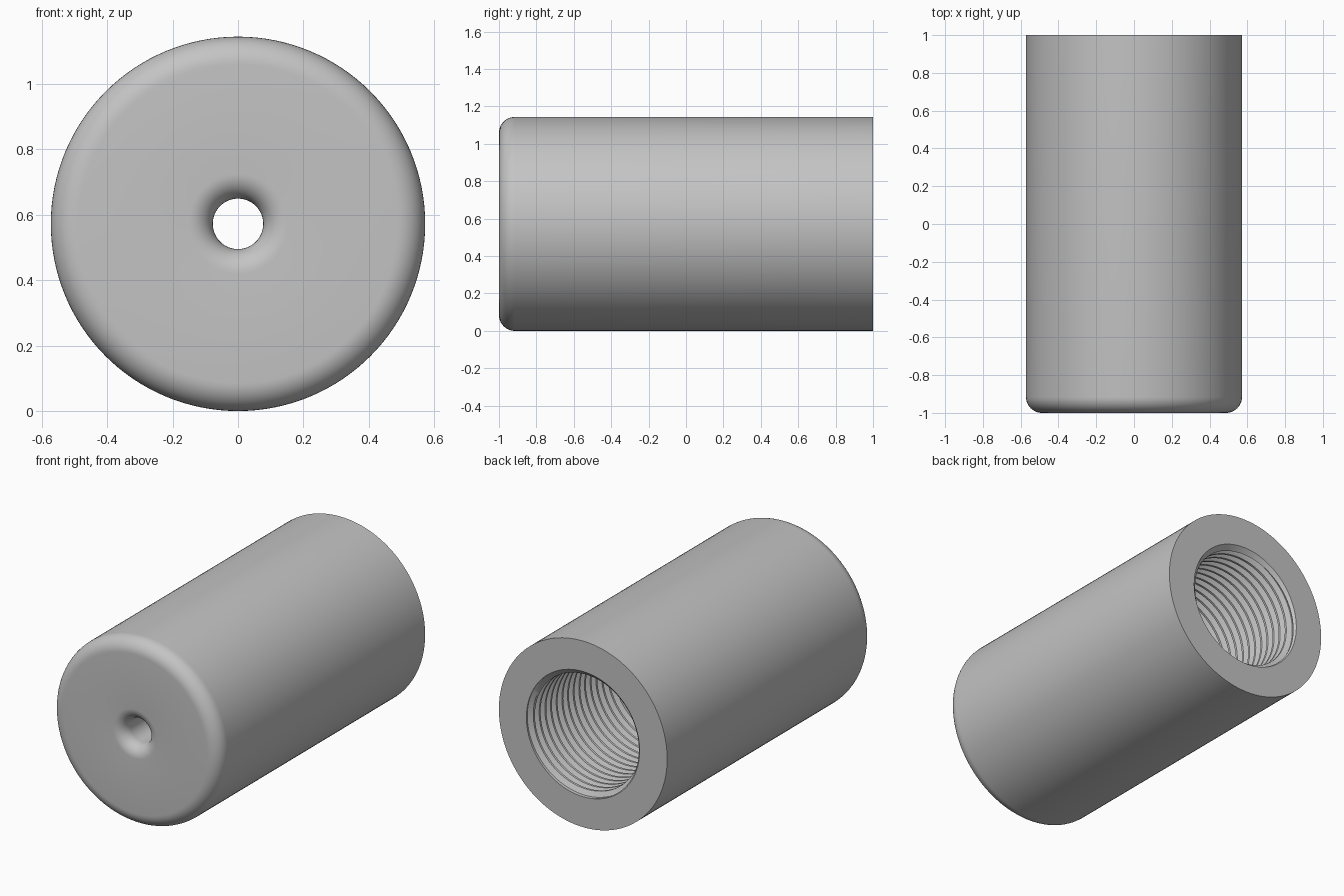
import bpy, bmesh
from math import sin, cos, pi

cube = bpy.data.objects.get("Cube")
if cube:
    bpy.data.objects.remove(cube, do_unlink=True)

SEG = 128                      # sides around the axis
R, BORE, HOLE = 0.572, 0.385, 0.077
BACK, FRONT, SHOULDER = 1.0, -1.0, -0.25
CENTRE = R                     # axis height
PITCH, DEPTH = 0.055, 0.03

bm = bmesh.new()


def vert(r, y, j):
    a = 2 * pi * (j % SEG) / SEG
    return bm.verts.new((r * cos(a), y, CENTRE + r * sin(a)))


def skin(rows):
    """Join neighbouring rows of vertices with quads."""
    for low, high in zip(rows, rows[1:]):
        for j in range(SEG):
            bm.faces.new((low[j], low[j + 1], high[j + 1], high[j]))


def fillet(r, y, rad, start, end, steps=10):
    """Arc points in the radius / length plane."""
    angles = [start + (end - start) * i / steps for i in range(steps + 1)]
    return [(r + rad * cos(a), y + rad * sin(a)) for a in angles]


# Turned body: back ring, outer wall, rounded front, flared hole, inner shoulder
EDGE, FLARE = 0.085, 0.075
profile = [(BORE, BACK), (R, BACK)]
profile += fillet(R - EDGE, FRONT + EDGE, EDGE, 0, -pi / 2)
profile += fillet(HOLE + FLARE, FRONT + FLARE, FLARE, -pi / 2, -pi)
profile += [(HOLE, SHOULDER), (BORE, SHOULDER)]
skin([[vert(r, y, j) for j in range(SEG + 1)] for r, y in profile])

# Helical internal thread: crest flat, flank, root flat, flank
section = [(0, 1), (0.25, 1), (0.56, 0), (0.69, 0)]
turns = int((BACK - SHOULDER) / PITCH) + 2
rows = []
for turn in range(-1, turns):
    for offset, crest in section:
        row = []
        for j in range(SEG + 1):
            y = SHOULDER + PITCH * (turn + offset + j / SEG)
            y = min(max(y, SHOULDER), BACK)
            fade = min(1, min(y - SHOULDER, BACK - y) / (PITCH / 2))
            row.append(vert(BORE - DEPTH * crest * fade, y, j))
        rows.append(row)
skin(rows)

bmesh.ops.remove_doubles(bm, verts=bm.verts, dist=0.00005)
bmesh.ops.recalc_face_normals(bm, faces=bm.faces)

mesh = bpy.data.meshes.new("threaded_sleeve")
bm.to_mesh(mesh)
bm.free()
sleeve = bpy.data.objects.new("threaded_sleeve", mesh)
bpy.context.collection.objects.link(sleeve)

# Plain grey metal
grey = bpy.data.materials.new("plain_grey")
grey.use_nodes = True
colour = (0.55, 0.55, 0.55, 1)
grey.diffuse_color = colour
grey.node_tree.nodes["Principled BSDF"].inputs["Base Color"].default_value = colour
mesh.materials.append(grey)

bpy.ops.object.select_all(action="DESELECT")
sleeve.select_set(True)
bpy.context.view_layer.objects.active = sleeve
bpy.ops.object.shade_smooth_by_angle(angle=pi / 6)
